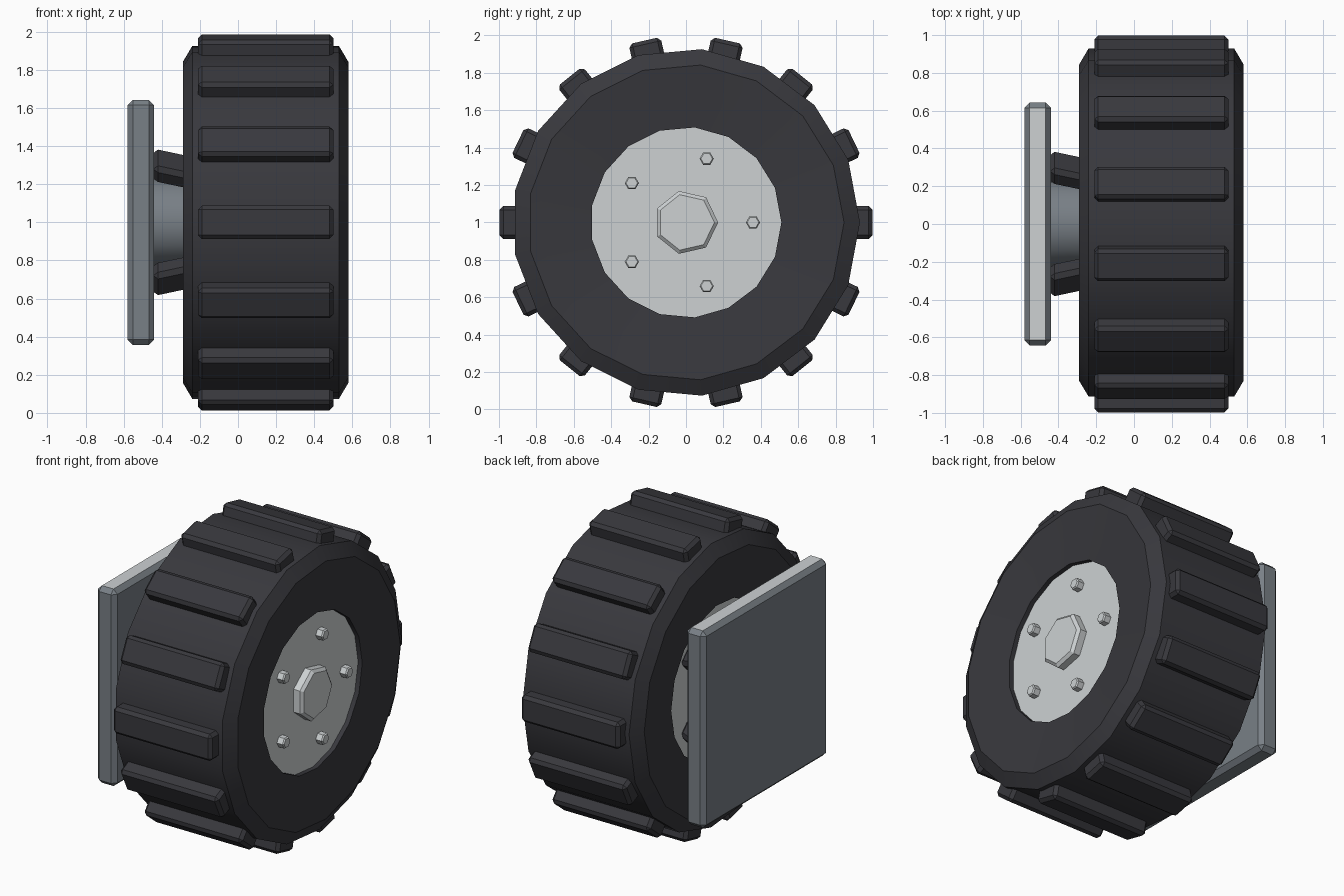
import bpy, bmesh, math
from mathutils import Matrix, Vector

if "Cube" in bpy.data.objects:
    bpy.data.objects.remove(bpy.data.objects["Cube"])


def material(name, rgb):
    m = bpy.data.materials.new(name)
    m.diffuse_color = (*rgb, 1)
    m.use_nodes = True
    m.node_tree.nodes["Principled BSDF"].inputs["Base Color"].default_value = m.diffuse_color
    return m


RUBBER = material("dark rubber", (0.040, 0.040, 0.047))
LIGHT = material("light metal", (0.61, 0.64, 0.65))
STEEL = material("blue grey steel", (0.19, 0.215, 0.24))


def finish(bm, name, mats):
    bmesh.ops.recalc_face_normals(bm, faces=bm.faces)
    me = bpy.data.meshes.new(name)
    bm.to_mesh(me)
    bm.free()
    ob = bpy.data.objects.new(name, me)
    bpy.context.collection.objects.link(ob)
    for m in mats:
        me.materials.append(m)
    bpy.ops.object.select_all(action='DESELECT')
    ob.select_set(True)
    bpy.context.view_layer.objects.active = ob
    bpy.ops.object.shade_smooth_by_angle(angle=math.radians(28))
    return ob


def lathe(name, profile, sides, mat, y=0, z=1, closed=False):
    """Spin an (x, radius) profile about the x direction through (y, z)."""
    bm = bmesh.new()
    rings = []
    for x, r in profile:
        rings.append([bm.verts.new((x, y + r * math.cos(math.tau * i / sides),
                                    z + r * math.sin(math.tau * i / sides)))
                      for i in range(sides)])
    pairs = list(zip(rings, rings[1:]))
    if closed:
        pairs.append((rings[-1], rings[0]))
    else:
        bm.faces.new(rings[0])
        bm.faces.new(rings[-1])
    for a, b in pairs:
        for i in range(sides):
            j = (i + 1) % sides
            bm.faces.new((a[i], a[j], b[j], b[i]))
    return finish(bm, name, [mat])


def bevelled_box(bm, lo, hi, bevel):
    size = Vector(hi) - Vector(lo)
    mid = (Vector(hi) + Vector(lo)) / 2
    bmesh.ops.create_cube(bm, size=1, matrix=Matrix.Translation(mid) @ Matrix.Diagonal((*size, 1)))
    bmesh.ops.bevel(bm, geom=bm.edges[:], offset=bevel, segments=1, affect='EDGES')


# Tyre: chamfered ring with gently dished sidewalls
lathe("tyre", [(-0.24, 0.93), (0.53, 0.93), (0.58, 0.845), (0.54, 0.51),
               (-0.25, 0.51), (-0.29, 0.845)], 17, RUBBER, closed=True)

# Tread blocks around the tyre
for k in range(14):
    bm = bmesh.new()
    bevelled_box(bm, (-0.21, 0.86, -0.0875), (0.5, 0.997, 0.0875), 0.02)
    bmesh.ops.transform(bm, verts=bm.verts, matrix=Matrix.Translation((0, 0, 1))
                        @ Matrix.Rotation(math.tau * k / 14, 4, 'X'))
    finish(bm, f"tread_block_{k + 1}", [RUBBER])

# Hub disc, centre cap and wheel bolts
lathe("hub", [(-0.20, 0.512), (0.51, 0.512)], 17, LIGHT)
lathe("centre_cap", [(0.50, 0.172), (0.555, 0.172), (0.572, 0.152)], 7, LIGHT)
for k in range(5):
    a = math.tau * k / 5
    lathe(f"wheel_bolt_{k + 1}", [(0.50, 0.038), (0.55, 0.038), (0.558, 0.031)], 6, LIGHT,
          y=0.358 * math.cos(a), z=1 + 0.358 * math.sin(a))

# Axle cone behind the wheel
lathe("axle", [(-0.45, 0.235), (-0.19, 0.225)], 17, STEEL)

# Diagonal struts, converging slightly toward the hub
for k in range(4):
    bm = bmesh.new()
    bevelled_box(bm, (-0.445, 0.36, -0.085), (-0.19, 0.48, 0.085), 0.025)
    for v in bm.verts:
        v.co.y -= 0.30 * max(0, v.co.x + 0.42)
    bmesh.ops.transform(bm, verts=bm.verts, matrix=Matrix.Translation((0, 0, 1))
                        @ Matrix.Rotation(math.pi / 4 + k * math.pi / 2, 4, 'X'))
    finish(bm, f"strut_{k + 1}", [RUBBER])

# Mounting plate with a pale top edge
bm = bmesh.new()
bevelled_box(bm, (-0.58, -0.643, 0.357), (-0.44, 0.643, 1.643), 0.028)
bm.normal_update()
for f in bm.faces:
    f.material_index = 1 if f.normal.z > 0.9 else 0
finish(bm, "mounting_plate", [STEEL, LIGHT])
